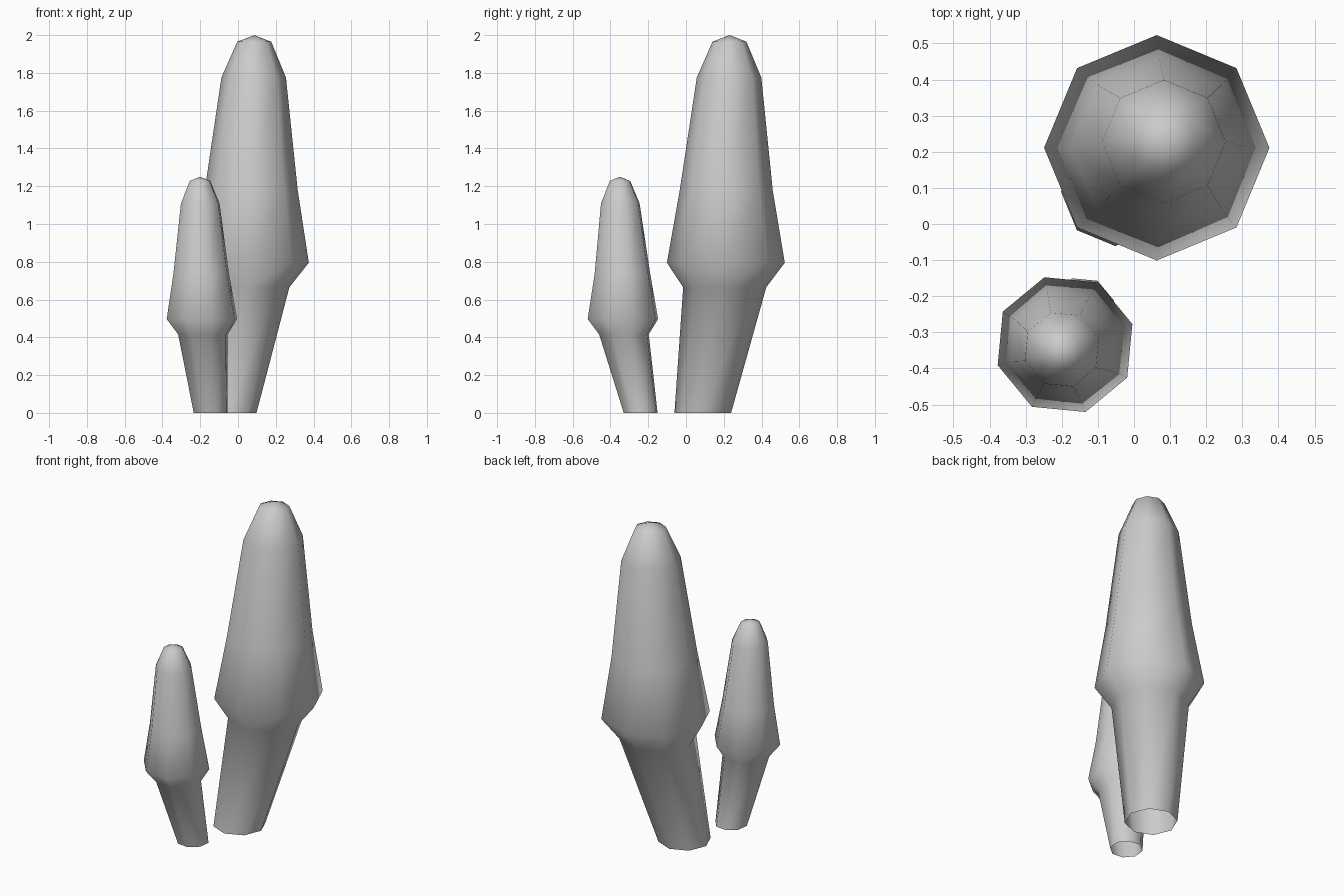
import bpy
import bmesh
from math import cos, sin, pi, radians
from mathutils import Matrix, Vector

cube = bpy.data.objects.get("Cube")
if cube:
    bpy.data.objects.remove(cube, do_unlink=True)

# Single flat colour
grey = bpy.data.materials.new("light_grey")
grey.use_nodes = True
colour = (0.6, 0.6, 0.6, 1)
grey.diffuse_color = colour
grey.node_tree.nodes["Principled BSDF"].inputs["Base Color"].default_value = colour

SIDES = 8
# Leaning profile, bottom to top: centre x, centre y, height, radius
RINGS = [
    (-0.115, -0.122, 0.0, 0.15),     # foot of the stem
    (-0.011, -0.006, 0.665, 0.22),   # top of the stem
    (0.0, 0.0, 0.795, 0.312),        # rim of the cap
    (0.007, 0.002, 1.18, 0.246),
    (0.02, 0.017, 1.775, 0.171),     # shoulder
    (0.023, 0.019, 1.965, 0.09),
]
TIP = (0.023, 0.02, 2.0)


def make_mushroom(name, x, y, scale, turn):
    """Loft the octagonal rings into one smooth stem and cap, open underneath."""
    bm = bmesh.new()
    loops = []
    for cx, cy, z, r in RINGS:
        loops.append([bm.verts.new((cx + r * cos(2 * pi * i / SIDES),
                                    cy + r * sin(2 * pi * i / SIDES), z))
                      for i in range(SIDES)])
    for low, high in zip(loops, loops[1:]):
        for i in range(SIDES):
            j = (i + 1) % SIDES
            bm.faces.new((low[i], low[j], high[j], high[i]))

    # Pointed crown
    tip = bm.verts.new(TIP)
    for i in range(SIDES):
        bm.faces.new((loops[-1][i], loops[-1][(i + 1) % SIDES], tip))

    for face in bm.faces:
        face.smooth = True
    bm.transform(Matrix.Rotation(radians(turn), 4, "Z") @ Matrix.Scale(scale, 4))
    mesh = bpy.data.meshes.new(name)
    bm.to_mesh(mesh)
    bm.free()
    mesh.materials.append(grey)
    obj = bpy.data.objects.new(name, mesh)
    obj.location = Vector((x, y, 0))
    bpy.context.collection.objects.link(obj)
    return obj


make_mushroom("tall_mushroom", 0.063, 0.211, 1.0, 0)
make_mushroom("short_mushroom", -0.191, -0.334, 0.625, -163)
